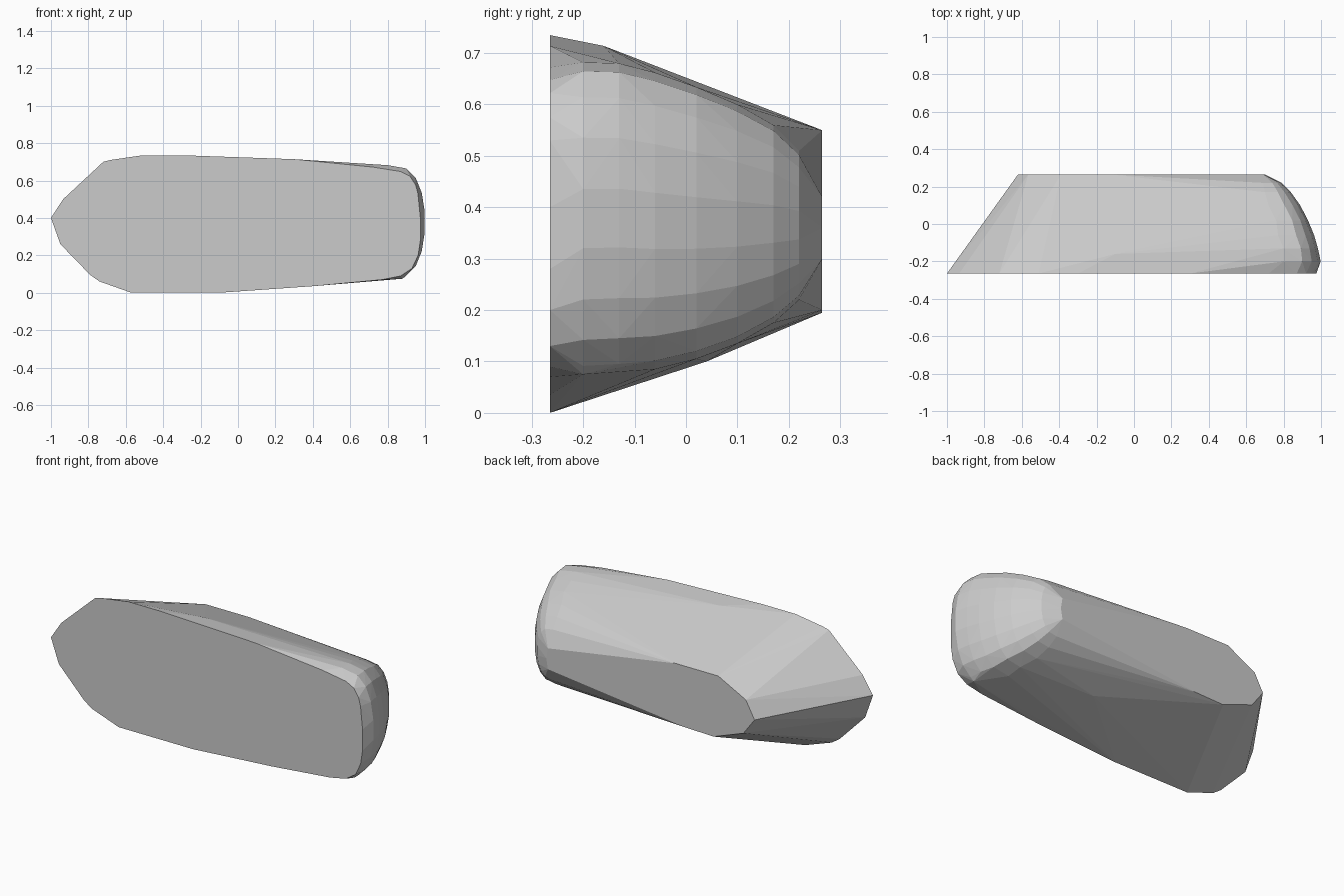
import bpy, bmesh, math

if "Cube" in bpy.data.objects:
    bpy.data.objects.remove(bpy.data.objects["Cube"])

HALF = 0.265  # half depth

# outline of the large flat front face (x, z)
front = [(-1, .40), (-.935, .50), (-.72, .70), (-.68, .71), (-.51, .735), (-.3, .735),
         (.3, .714), (.72, .672), (.87, .648), (.92, .622), (.95, .575), (.962, .53),
         (.975, .40), (.975, .28), (.963, .20), (.93, .13), (.87, .09), (.77, .07),
         (.4, .035), (-.1, 0), (-.57, 0), (-.74, .06), (-.79, .095), (-.95, .26)]

# outline of the smaller flat back face, tapering to the rounded end
back = [(-.62, .36), (-.565, .46), (-.39, .55), (-.12, .55), (.69, .42), (.70, .36),
        (.69, .30), (-.18, .20), (-.36, .195), (-.55, .265)]

# rounded end: y, outermost x, rim x, low z, high z
dome = [(-.20, 1.0, .80, .074, .682), (-.13, .985, .80, .078, .68),
        (-.06, .965, .77, .085, .662), (.02, .932, .76, .105, .634),
        (.10, .89, .72, .135, .60), (.17, .84, .70, .175, .56),
        (.22, .79, .69, .22, .51)]

points = [(x, -HALF, z) for x, z in front] + [(x, HALF, z) for x, z in back]
for i, (y, outer, rim, low, high) in enumerate(dome):
    steps = 9
    for k in range(steps + 1):
        t = -math.pi / 2 + math.pi * (k / steps)
        c, s = max(math.cos(t), 0), math.sin(t)
        points.append((rim + (outer - rim) * c ** .65, y,
                       (low + high) / 2 + (high - low) / 2 * math.copysign(abs(s) ** .95, s)))

# gentle crown along the top and bottom slopes
points += [(-.1, -.16, .714), (.2, 0, .65), (.3, .04, .1), (.88, -.2, .075)]

# faceted convex shell around all the sections
bm = bmesh.new()
for p in points:
    bm.verts.new(p)
hull = bmesh.ops.convex_hull(bm, input=bm.verts)
loose = [v for v in bm.verts if not v.link_faces]
bmesh.ops.delete(bm, geom=loose, context='VERTS')
bmesh.ops.dissolve_limit(bm, angle_limit=math.radians(1.0), verts=bm.verts, edges=bm.edges)
bmesh.ops.recalc_face_normals(bm, faces=bm.faces)

mesh = bpy.data.meshes.new("faceted_block")
bm.to_mesh(mesh)
bm.free()
bpy.context.collection.objects.link(bpy.data.objects.new("faceted_block", mesh))
